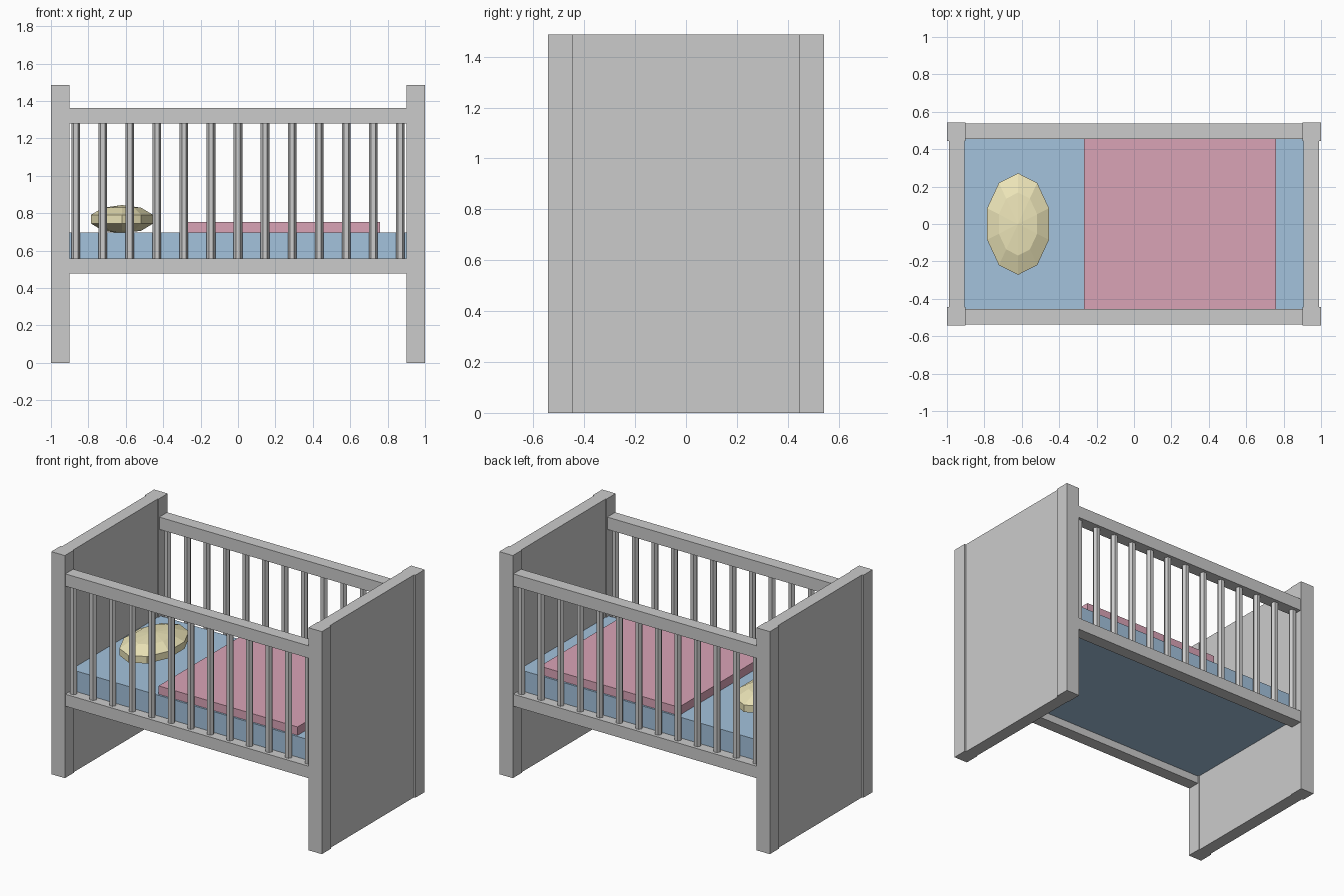
import bpy, math

if "Cube" in bpy.data.objects:
    bpy.data.objects.remove(bpy.data.objects["Cube"])


def material(name, color):
    m = bpy.data.materials.new(name)
    m.diffuse_color = (*color, 1)
    m.use_nodes = True
    m.node_tree.nodes["Principled BSDF"].inputs["Base Color"].default_value = m.diffuse_color
    return m


def box(name, x, y, z, mat=None):
    """Box given by its (min, max) range on each axis."""
    c = [(a + b) / 2 for a, b in (x, y, z)]
    bpy.ops.mesh.primitive_cube_add(size=1, location=c)
    o = bpy.context.object
    o.name = name
    o.scale = [b - a for a, b in (x, y, z)]
    bpy.ops.object.transform_apply(location=False, rotation=False, scale=True)
    if mat:
        o.data.materials.append(mat)
    return o


def span(side, a, b):
    """Range a..b mirrored to the given side."""
    return tuple(sorted((side * a, side * b)))


blue = material("mattress_blue", (0.37, 0.54, 0.72))
pink = material("blanket_pink", (0.70, 0.37, 0.47))
cream = material("pillow_cream", (0.84, 0.78, 0.48))

H = 1.487

# Solid end panels and corner posts
for sx, end in ((-1, "left"), (1, "right")):
    box(f"{end}_end_panel", span(sx, 0.905, 0.99), (-0.445, 0.445), (0, H))
    for sy, side in ((-1, "front"), (1, "back")):
        box(f"{side}_{end}_post", span(sx, 0.9, 1.0), span(sy, 0.445, 0.543), (0, H))

# Side rails and slats
for sy, side in ((-1, "front"), (1, "back")):
    for level, z in (("lower", (0.479, 0.559)), ("upper", (1.281, 1.363))):
        box(f"{side}_{level}_rail", (-0.905, 0.905), span(sy, 0.455, 0.538), z)
    for i in range(13):
        bpy.ops.mesh.primitive_cylinder_add(
            vertices=6, radius=0.023, depth=0.76,
            location=((i - 6) * 0.1445, sy * 0.497, 0.92),
            rotation=(0, 0, math.pi / 6))
        bpy.context.object.name = f"{side}_slat_{i + 1}"

# Bedding
box("mattress", (-0.905, 0.905), (-0.47, 0.47), (0.53, 0.697), blue)
box("blanket", (-0.267, 0.76), (-0.457, 0.457), (0.67, 0.753), pink)

# Faceted pillow
bpy.ops.mesh.primitive_uv_sphere_add(segments=10, ring_count=5, radius=1,
                                     location=(-0.62, 0, 0.768))
pillow = bpy.context.object
pillow.name = "pillow"
pillow.scale = (0.183, 0.286, 0.076)
pillow.data.materials.append(cream)
